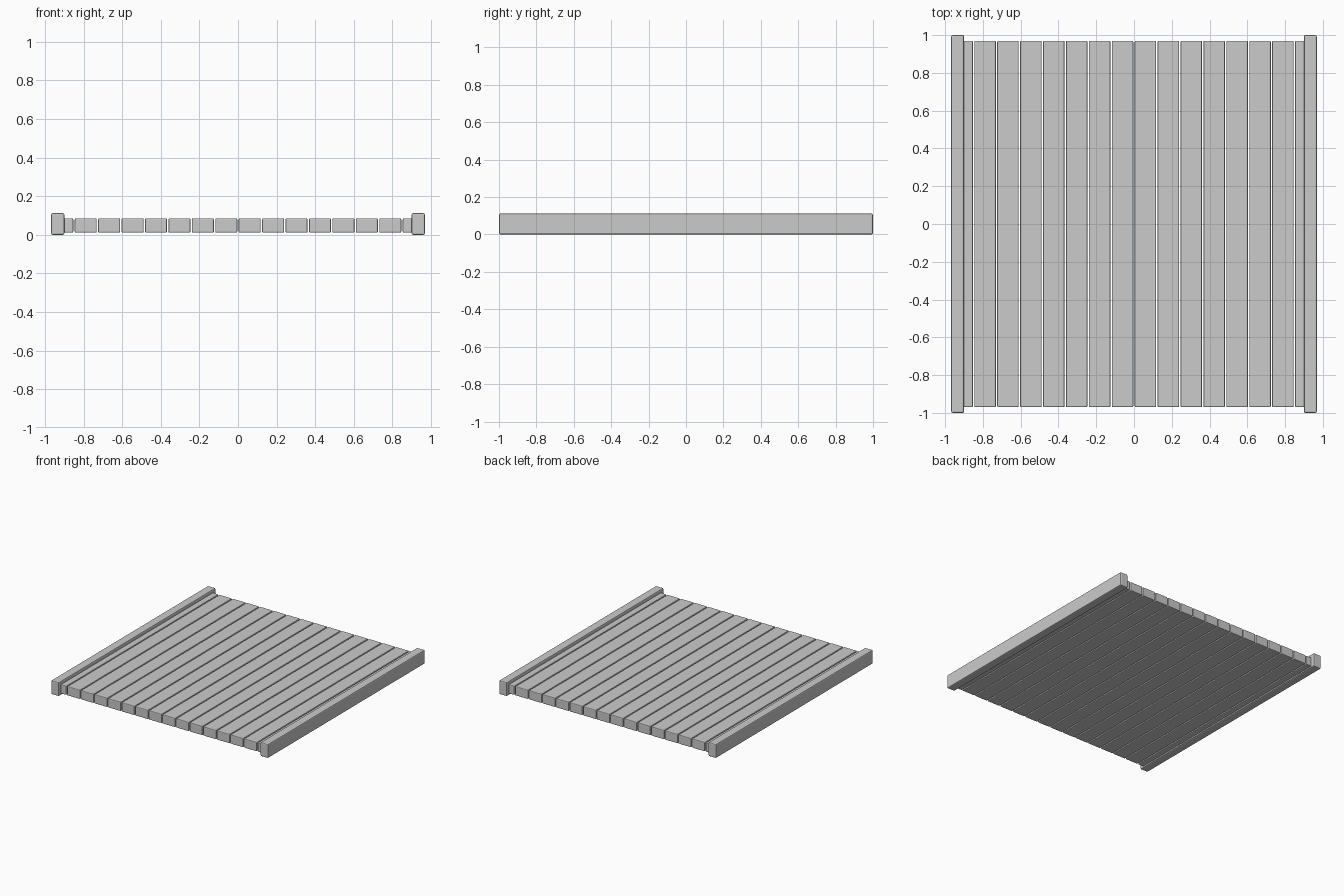
import bpy

if "Cube" in bpy.data.objects:
    bpy.data.objects.remove(bpy.data.objects["Cube"])

PITCH = 0.1213    # plank spacing
PLANKS = 16


def beam(name, x, z0, z1, width, length, bevel):
    """Rounded-edge timber running along y."""
    bpy.ops.mesh.primitive_cube_add(size=1, location=(x, 0, (z0 + z1) / 2))
    ob = bpy.context.object
    ob.name = name
    ob.scale = (width, length, z1 - z0)
    bpy.ops.object.transform_apply(location=False, rotation=False, scale=True)
    mod = ob.modifiers.new("edge_bevel", 'BEVEL')
    mod.width = bevel
    mod.segments = 2
    return ob


# Floor planks with narrow gaps; the outermost two tuck into the side rails
for i in range(PLANKS):
    x = (i - (PLANKS - 1) / 2) * PITCH
    beam(f"plank_{i + 1}", x, 0.011, 0.085, 0.114, 1.94, 0.006)

# Taller side rails
for side, name in ((-1, "left_rail"), (1, "right_rail")):
    beam(name, side * 0.9335, 0.0, 0.112, 0.069, 2.0, 0.008)
